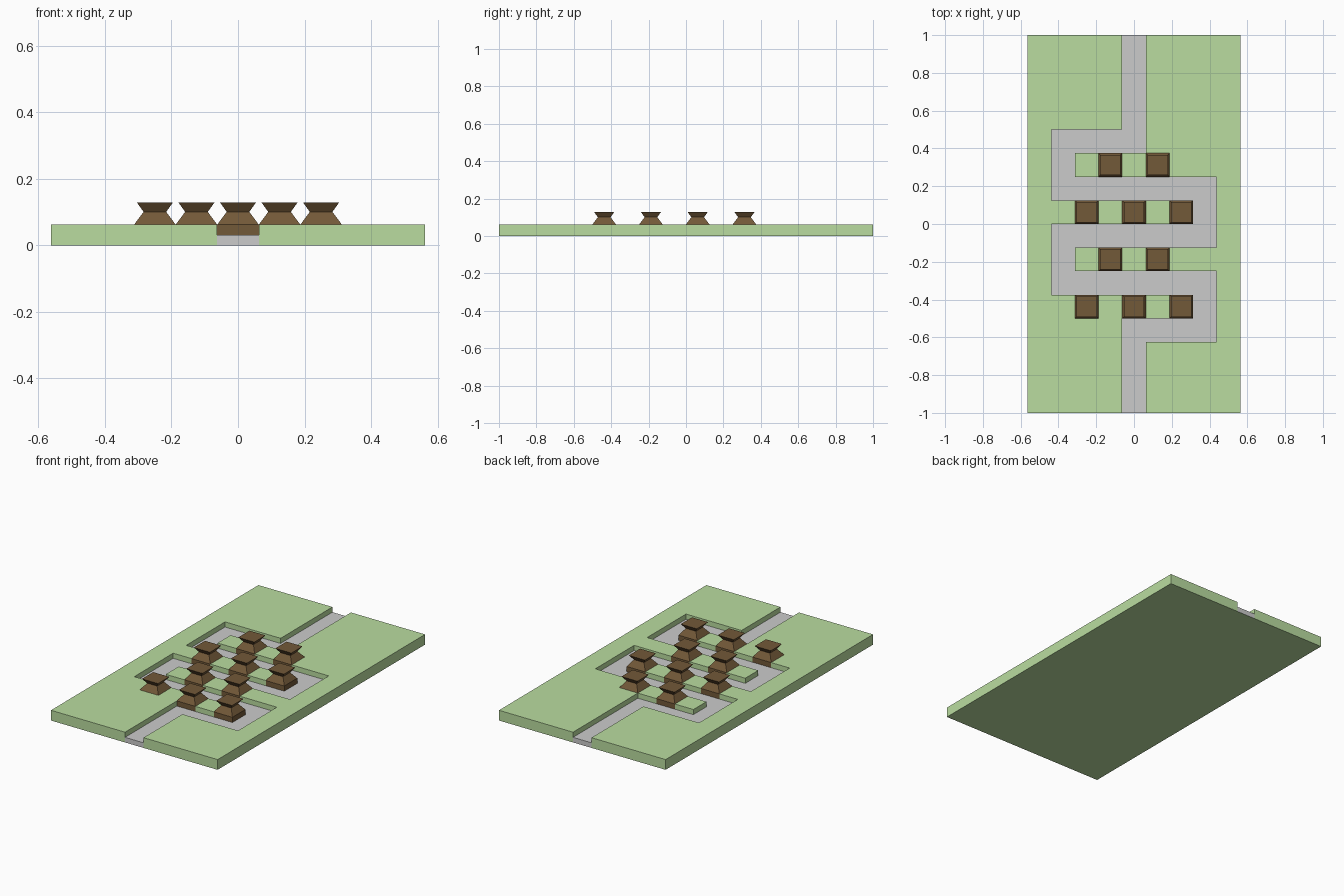
import bpy, bmesh

if "Cube" in bpy.data.objects:
    bpy.data.objects.remove(bpy.data.objects["Cube"])

U = 0.0625           # layout cell size
NX, NY = 18, 32      # ground size in cells
GROUND_Z, PATH_Z = 0.0625, 0.031


def material(name, rgb):
    m = bpy.data.materials.new(name)
    m.diffuse_color = (*rgb, 1)
    m.use_nodes = True
    m.node_tree.nodes["Principled BSDF"].inputs["Base Color"].default_value = m.diffuse_color
    return m


GREEN = material("grass", (0.49, 0.72, 0.35))
BROWN = material("brown", (0.17, 0.10, 0.04))


def add_object(name, bm, mat=None):
    me = bpy.data.meshes.new(name)
    bm.to_mesh(me)
    bm.free()
    if mat:
        me.materials.append(mat)
    ob = bpy.data.objects.new(name, me)
    bpy.context.collection.objects.link(ob)
    return ob


def cells(x0, x1, y0, y1):
    """Cells covered by a rectangle given in cell units from the centre."""
    return {(i, j) for i in range(x0, x1) for j in range(y0, y1)}


def slab(name, region, top, wall_bottom, mat=None, underside=False):
    """Raised region of cells; wall_bottom(neighbour) gives wall foot or None."""
    bm = bmesh.new()

    def face(pts):
        bm.faces.new([bm.verts.new((x * U, y * U, z)) for x, y, z in pts])

    for i, j in region:
        face([(i, j, top), (i + 1, j, top), (i + 1, j + 1, top), (i, j + 1, top)])
        for dx, dy in ((1, 0), (0, 1), (-1, 0), (0, -1)):
            n = (i + dx, j + dy)
            if n in region:
                continue
            foot = wall_bottom(n)
            if foot is None:
                continue
            cx, cy = i + 0.5 + dx / 2, j + 0.5 + dy / 2
            tx, ty = -dy / 2, dx / 2
            a, b = (cx - tx, cy - ty), (cx + tx, cy + ty)
            face([(*a, foot), (*b, foot), (*b, top), (*a, top)])
    if underside:
        x, y = NX / 2, NY / 2
        face([(-x, -y, 0), (-x, y, 0), (x, y, 0), (x, -y, 0)])
    bmesh.ops.remove_doubles(bm, verts=bm.verts, dist=1e-5)
    bmesh.ops.dissolve_limit(bm, angle_limit=0.01, verts=bm.verts, edges=bm.edges)
    return add_object(name, bm, mat)


# Winding path layout
path = set()
for r in ((-1, 1, 6, 16), (-7, 1, 6, 8), (-7, -5, 2, 8), (-7, 7, 2, 4),
          (5, 7, -2, 4), (-7, 7, -2, 0), (-7, -5, -6, 0), (-7, 7, -6, -4),
          (5, 7, -10, -4), (-1, 7, -10, -8), (-1, 1, -16, -8)):
    path |= cells(*r)

# Tower positions (centres in cells), staggered rows
spots = [(x, y) for y, xs in ((5, (-2, 2)), (1, (-4, 0, 4)),
                              (-3, (-2, 2)), (-7, (-4, 0, 4))) for x in xs]
plots = set()
for x, y in spots:
    plots |= cells(x - 1, x + 1, y - 1, y + 1)

everything = cells(-NX // 2, NX // 2, -NY // 2, NY // 2)
grass = everything - path - plots

# Grass block with sunken channel, and path floor
slab("grass_ground", grass, GROUND_Z,
     lambda n: PATH_Z if n in path else None if n in plots else 0,
     GREEN, underside=True)
slab("path", path, PATH_Z, lambda n: None if n in everything else 0)

# Towers: square block, tapering to a waist, flaring to a flat top
PROFILE = [(0.0625, PATH_Z), (0.0625, GROUND_Z), (0.034, 0.101), (0.054, 0.129)]
for k, (x, y) in enumerate(spots):
    bm = bmesh.new()
    rings = [[bm.verts.new((sx * r, sy * r, z))
              for sx, sy in ((-1, -1), (1, -1), (1, 1), (-1, 1))]
             for r, z in PROFILE]
    for lo, hi in zip(rings, rings[1:]):
        for s in range(4):
            t = (s + 1) % 4
            bm.faces.new((lo[s], lo[t], hi[t], hi[s]))
    bm.faces.new(rings[-1])
    bm.faces.new(rings[0][::-1])
    ob = add_object(f"tower_{k + 1}", bm, BROWN)
    ob.location = (x * U, y * U, 0)
